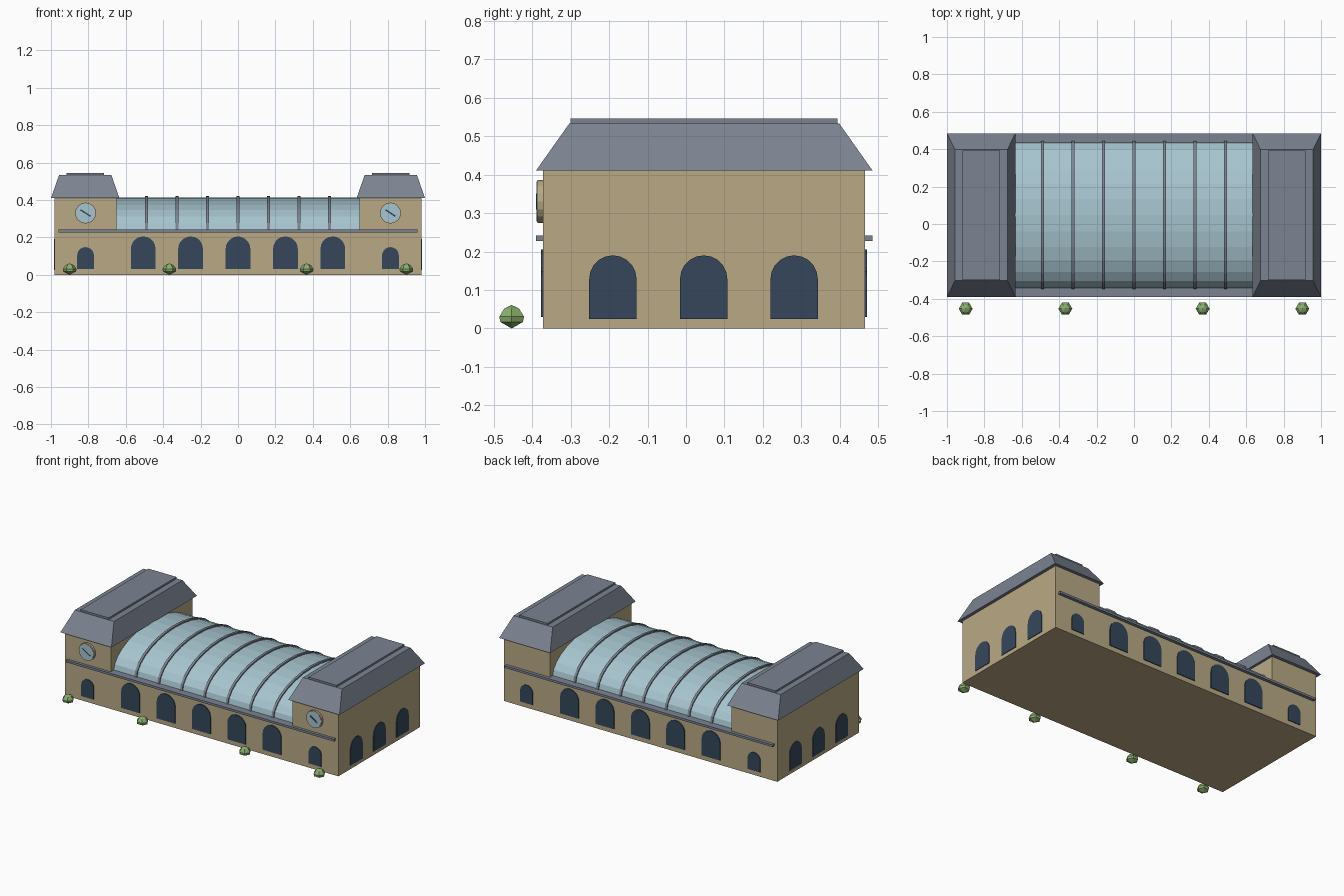
import bpy, bmesh, math
from mathutils import Matrix, Vector

if "Cube" in bpy.data.objects:
    bpy.data.objects.remove(bpy.data.objects["Cube"])


def material(name, rgb):
    m = bpy.data.materials.new(name)
    m.diffuse_color = (*rgb, 1)
    m.use_nodes = True
    m.node_tree.nodes["Principled BSDF"].inputs["Base Color"].default_value = m.diffuse_color
    return m


STONE = material("sandstone", (0.49, 0.395, 0.235))
SLATE = material("slate grey", (0.2, 0.23, 0.285))
GLASS = material("pale glass", (0.39, 0.56, 0.63))
DARK = material("dark window", (0.036, 0.062, 0.105))
LEAF = material("leaf green", (0.25, 0.42, 0.15))

YC = 0.047                      # middle of the building in depth
Y0, Y1 = -0.372, 0.465          # front and back walls
TX = 0.815                      # tower centre


def finish(name, bm, mat):
    bmesh.ops.recalc_face_normals(bm, faces=bm.faces)
    me = bpy.data.meshes.new(name)
    bm.to_mesh(me)
    bm.free()
    me.materials.append(mat)
    ob = bpy.data.objects.new(name, me)
    bpy.context.collection.objects.link(ob)
    return ob


def box(name, x0, x1, y0, y1, z0, z1, mat, top=None):
    """Box; top=(x0, x1, y0, y1) tapers the upper face."""
    bm = bmesh.new()
    rings = []
    for (a, b, c, d), z in (((x0, x1, y0, y1), z0), (top or (x0, x1, y0, y1), z1)):
        rings.append([bm.verts.new(p) for p in ((a, c, z), (b, c, z), (b, d, z), (a, d, z))])
    for r in rings:
        bm.faces.new(r)
    for i in range(4):
        j = (i + 1) % 4
        bm.faces.new((rings[0][i], rings[0][j], rings[1][j], rings[1][i]))
    return finish(name, bm, mat)


def plate(name, outline, depth, mat, at, turn=0):
    """Outline in x/z, extruded by depth toward -y, turned about z, then moved."""
    bm = bmesh.new()
    f = bm.faces.new([bm.verts.new((x, 0, z)) for x, z in outline])
    ext = bmesh.ops.extrude_face_region(bm, geom=[f])["geom"]
    bmesh.ops.translate(bm, vec=(0, -depth, 0), verts=[v for v in ext if isinstance(v, bmesh.types.BMVert)])
    bm.transform(Matrix.Translation(at) @ Matrix.Rotation(turn, 4, 'Z'))
    return finish(name, bm, mat)


def arc(rx, rz, n, z=0.0, a0=0.0, a1=math.pi):
    return [(rx * math.cos(a0 + (a1 - a0) * i / n), z + rz * math.sin(a0 + (a1 - a0) * i / n))
            for i in range(n + 1)]


def arched_window(name, width, base, top, at, turn):
    r = width / 2
    outline = [(-r, base), (r, base)] + arc(r, r, 10, top - r)
    plate(name, outline, 0.006, DARK, at, turn)


# Hall walls and the two end towers
box("hall_walls", -0.65, 0.65, Y0, Y1, 0, 0.235, STONE)
for s, side in ((-1, "left"), (1, "right")):
    xs = lambda a, b: sorted((s * a, s * b))
    box(f"{side}_tower_walls", *xs(0.65, 0.98), Y0, Y1, 0, 0.41, STONE)
    box(f"{side}_tower_roof", *xs(0.634, 1.0), -0.39, 0.485, 0.41, 0.533, SLATE,
        top=(*xs(0.677, 0.957), -0.303, 0.398))
    box(f"{side}_roof_cap", *xs(0.717, 0.917), -0.3, 0.394, 0.533, 0.545, SLATE)

    # Side windows
    for y in (-0.19, 0.046, 0.281):
        arched_window(f"{side}_side_window", 0.123, 0.025, 0.19, (s * 0.978, y, 0), s * math.pi / 2)

    # Clock: stone rim, glass face, one slanted hand
    circle = lambda r: arc(r, r, 16, 0, 0, 2 * math.pi)[:-1]
    plate(f"{side}_clock_rim", circle(0.056), 0.015, STONE, (s * TX, Y0 + 0.001, 0.33))
    plate(f"{side}_clock_face", circle(0.052), 0.002, GLASS, (s * TX, Y0 - 0.014, 0.33))
    c, d = math.cos(-0.58), math.sin(-0.58)
    hand = [(x * c - z * d, x * d + z * c)
            for x, z in ((-0.032, -0.004), (0.032, -0.004), (0.032, 0.004), (-0.032, 0.004))]
    plate(f"{side}_clock_hand", hand, 0.002, DARK, (s * TX, Y0 - 0.016, 0.33))

# Front and back: arched windows and the cornice
for y, turn, side in ((Y0 + 0.001, 0, "front"), (Y1 - 0.001, math.pi, "back")):
    for i in range(-2, 3):
        arched_window(f"{side}_hall_window", 0.132, 0.03, 0.205, (i * 0.2535, y, 0), turn)
    for x in (-TX, TX):
        arched_window(f"{side}_tower_window", 0.09, 0.03, 0.148, (x, y, 0), turn)
box("front_cornice", -0.96, 0.96, -0.39, -0.335, 0.227, 0.241, SLATE)
box("back_cornice", -0.96, 0.96, 0.43, 0.485, 0.227, 0.241, SLATE)

# Glass barrel vault and its ribs
plate("glass_vault", arc(0.39, 0.178, 14, 0.235), 1.3, GLASS, (-0.65, YC, 0), math.pi / 2)
for i in range(-3, 4):
    band = arc(0.397, 0.187, 14, 0.235) + arc(0.38, 0.17, 14, 0.235)[::-1]
    plate("vault_rib", band, 0.016, SLATE, (i * 0.1635 - 0.008, YC, 0), math.pi / 2)

# Six-sided bushes along the front
for x in (-0.9, -0.367, 0.367, 0.9):
    bm = bmesh.new()
    rings = [[bm.verts.new((x + r * math.cos(k * math.pi / 3), -0.453 + r * math.sin(k * math.pi / 3), z))
              for k in range(6)] for r, z in ((0.034, 0.017), (0.037, 0.031), (0.022, 0.052))]
    low = bm.verts.new((x, -0.453, 0))
    tip = bm.verts.new((x, -0.453, 0.061))
    for k in range(6):
        j = (k + 1) % 6
        bm.faces.new((low, rings[0][j], rings[0][k]))
        bm.faces.new((tip, rings[2][k], rings[2][j]))
        for a, b in zip(rings, rings[1:]):
            bm.faces.new((a[k], a[j], b[j], b[k]))
    finish("bush", bm, LEAF)
